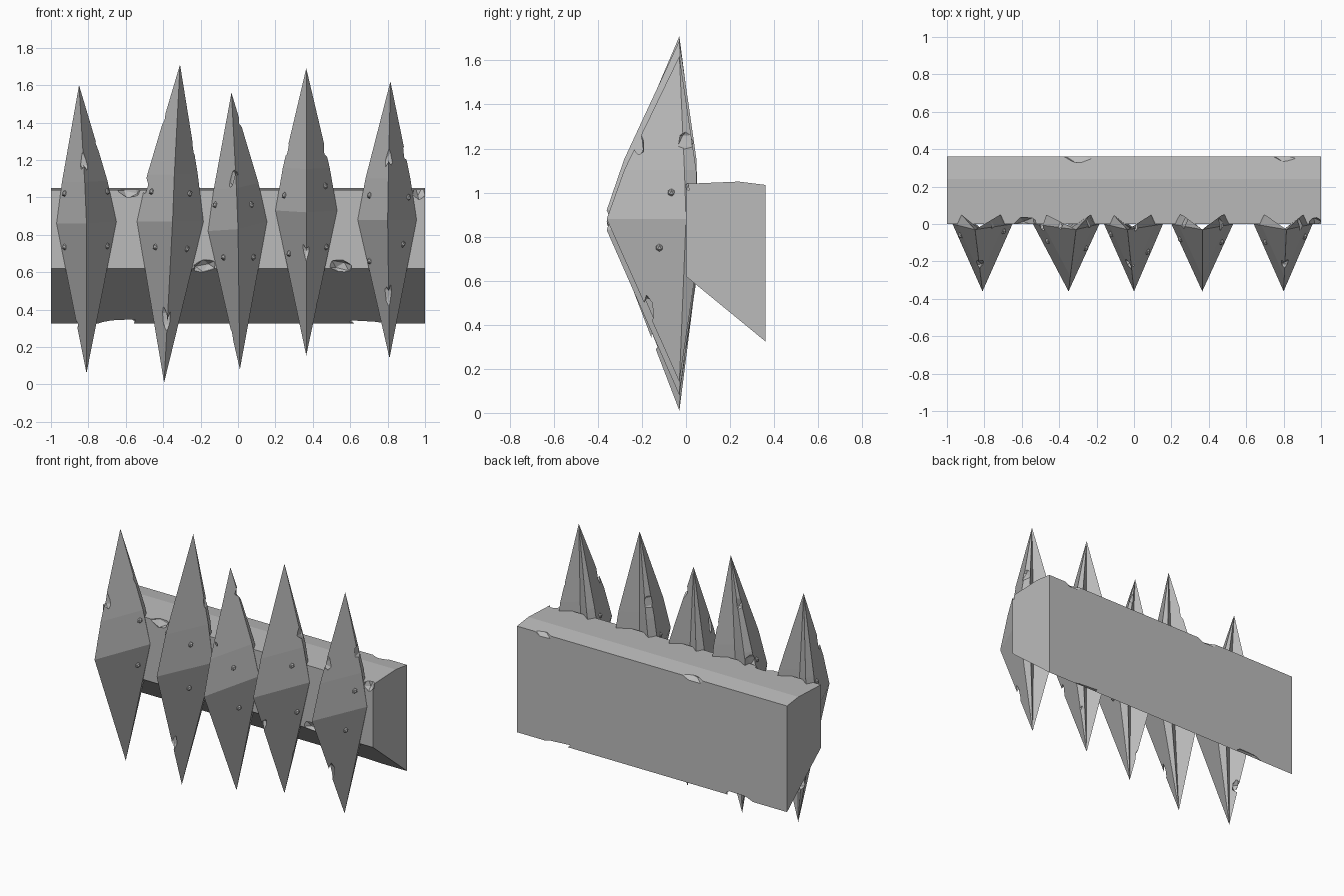
import bpy, bmesh, random
from mathutils import Vector, Euler
from mathutils.bvhtree import BVHTree

random.seed(4)
default = bpy.data.objects.get("Cube")
if default:
    bpy.data.objects.remove(default, do_unlink=True)

grey = bpy.data.materials.new("stone_grey")
grey.use_nodes = True
colour = (0.5, 0.5, 0.5, 1)
grey.diffuse_color = colour
grey.node_tree.nodes["Principled BSDF"].inputs["Base Color"].default_value = colour


def finish(bm, name):
    """Turn a bmesh into a grey, flat shaded object."""
    bmesh.ops.recalc_face_normals(bm, faces=bm.faces)
    mesh = bpy.data.meshes.new(name)
    bm.to_mesh(mesh)
    bm.free()
    mesh.materials.append(grey)
    obj = bpy.data.objects.new(name, mesh)
    bpy.context.collection.objects.link(obj)
    return obj


def loft(name, rings, tips=()):
    """Skin closed rings; end in optional tip points, otherwise in caps."""
    bm = bmesh.new()
    loops = [[bm.verts.new(p) for p in ring] for ring in rings]
    count = len(loops[0])
    for a, b in zip(loops, loops[1:]):
        for i in range(count):
            j = (i + 1) % count
            bm.faces.new((a[i], a[j], b[j], b[i]))
    for k, loop in enumerate((loops[0], loops[-1])):
        if tips:
            tip = bm.verts.new(tips[k])
            for i in range(count):
                bm.faces.new((loop[i], loop[(i + 1) % count], tip))
        else:
            bm.faces.new(loop)
    return finish(bm, name)


def chip(obj, chips):
    """Knock angular chips (centre, half sizes) out of an object."""
    bm = bmesh.new()
    for centre, size in chips:
        made = bmesh.ops.create_icosphere(bm, subdivisions=1, radius=1)["verts"]
        turn = Euler([random.uniform(-0.3, 0.3) for _ in range(3)]).to_matrix()
        for v in made:
            v.co = turn @ (v.co * Vector(size)) + Vector(centre)
    cutter = finish(bm, "chip_cutter")
    cutter.hide_render = True
    mod = obj.modifiers.new("chips", "BOOLEAN")
    mod.operation, mod.solver, mod.object = "DIFFERENCE", "EXACT", cutter
    bpy.context.view_layer.objects.active = obj
    bpy.ops.object.modifier_apply(modifier=mod.name)
    bpy.data.objects.remove(cutter, do_unlink=True)


# Beam: one end section swept along x
section = [(0, 0.62), (0, 1.04), (0.24, 1.05), (0.36, 1.035), (0.36, 0.325)]
beam = loft("beam", [[(x, y, z) for y, z in section] for x in (-1, 1)])
chip(beam, [
    ((-0.28, 0.37, 1.05), (0.12, 0.05, 0.04)),
    ((0.82, 0.37, 1.05), (0.1, 0.04, 0.04)),
    ((-0.58, 0, 1.05), (0.07, 0.04, 0.06)),
    ((0.97, 0, 1.04), (0.04, 0.04, 0.06)),
    ((-0.18, 0, 0.63), (0.07, 0.04, 0.04)),
    ((0.55, 0, 0.63), (0.07, 0.04, 0.04)),
    ((-0.68, 0.36, 0.31), (0.16, 0.06, 0.04)),
    ((0.75, 0.36, 0.31), (0.2, 0.06, 0.025)),
])


def spike(name, top, left, ridge, right, bottom):
    """Blade with a front ridge and a hollow back; each point is (x, z)."""
    tips = [Vector((x, -0.03, z)) for x, z in (top, bottom)]
    # widest section, running round from the ridge
    widest = [
        (ridge[0], -0.36, ridge[1]),
        (right[0], 0, right[1]),
        (right[0] - 0.03, 0.055, right[1]),
        (ridge[0], -0.03, ridge[1]),
        (left[0] + 0.03, 0.055, left[1]),
        (left[0], 0, left[1]),
    ]
    widest = [Vector(p) for p in widest]

    def between(tip, along, bulge):
        # the outline swells a little between the tip and the widest section
        ring = []
        for i, p in enumerate(widest):
            q = tip.lerp(p, along)
            if i != 3:
                q.x = tip.x + (p.x - tip.x) * (along + bulge)
                q.y = tip.y + (p.y - tip.y) * (along + (bulge if i in (0, 1, 5) else 0.2))
            ring.append(q)
        return ring

    rings = [between(tips[0], 0.7, 0.06), widest, between(tips[1], 0.7, 0)]
    return loft(name, rings, tips)


# Spikes: top, left, ridge, right, bottom, then chips and rivets in (x, z)
spikes = [
    ((-0.85, 1.6), (-0.97, 0.86), (-0.81, 0.86), (-0.65, 0.87), (-0.81, 0.06)),
    ((-0.31, 1.71), (-0.54, 0.87), (-0.35, 0.87), (-0.185, 0.87), (-0.395, 0.01)),
    ((-0.035, 1.56), (-0.16, 0.82), (0, 0.83), (0.155, 0.87), (0.01, 0.08)),
    ((0.365, 1.69), (0.2, 0.93), (0.365, 0.92), (0.53, 0.93), (0.365, 0.155)),
    ((0.815, 1.62), (0.64, 0.88), (0.8, 0.88), (0.955, 0.88), (0.81, 0.14)),
]
edge_chips = [
    [(-0.74, 1.28), (-0.84, 0.34)],
    [(-0.40, 1.43), (-0.23, 1.27), (-0.49, 1.06)],
    [(-0.13, 1.13), (0.02, 1.4), (-0.04, 0.26)],
    [(0.48, 1.25), (0.44, 0.42), (0.26, 1.26)],
    [(0.9, 1.24), (0.92, 0.53)],
]
ridge_chips = [
    [(-0.83, 1.2)], [(-0.39, 0.35)], [(-0.03, 1.1)], [(0.365, 0.69)],
    [(0.81, 1.22), (0.8, 0.47)],
]
rivets = [
    [(-0.925, 1.02), (-0.7, 1.03), (-0.925, 0.735), (-0.7, 0.74)],
    [(-0.46, 1.03), (-0.26, 1.02), (-0.44, 0.735), (-0.275, 0.725)],
    [(-0.12, 0.96), (0.07, 0.96), (-0.075, 0.68), (0.08, 0.68)],
    [(0.25, 1.01), (0.465, 1.06), (0.275, 0.7), (0.47, 0.735)],
    [(0.705, 1.01), (0.91, 1), (0.705, 0.66), (0.88, 0.75)],
]


def surface_at(tree, x, z):
    """Front surface point of a spike at the given x and z."""
    hit = tree.ray_cast(Vector((x, -2, z)), Vector((0, 1, 0)))[0]
    return hit if hit else Vector((x, 0, z))


for n, outline in enumerate(spikes):
    number = n + 1
    blade = spike(f"spike_{number}", *outline)
    bm = bmesh.new()
    bm.from_mesh(blade.data)
    tree = BVHTree.FromBMesh(bm)
    bm.free()

    cuts = [((x, 0.02, z), (0.03, 0.07, 0.055)) for x, z in edge_chips[n]]
    for x, z in ridge_chips[n]:
        cuts.append((surface_at(tree, x, z), (0.04, 0.025, 0.07)))
    chip(blade, cuts)

    # Rivets sit half sunk in the blade faces
    bm = bmesh.new()
    for x, z in rivets[n]:
        made = bmesh.ops.create_icosphere(bm, subdivisions=1, radius=0.018)["verts"]
        bmesh.ops.translate(bm, verts=made, vec=surface_at(tree, x, z))
    finish(bm, f"rivets_{number}")
